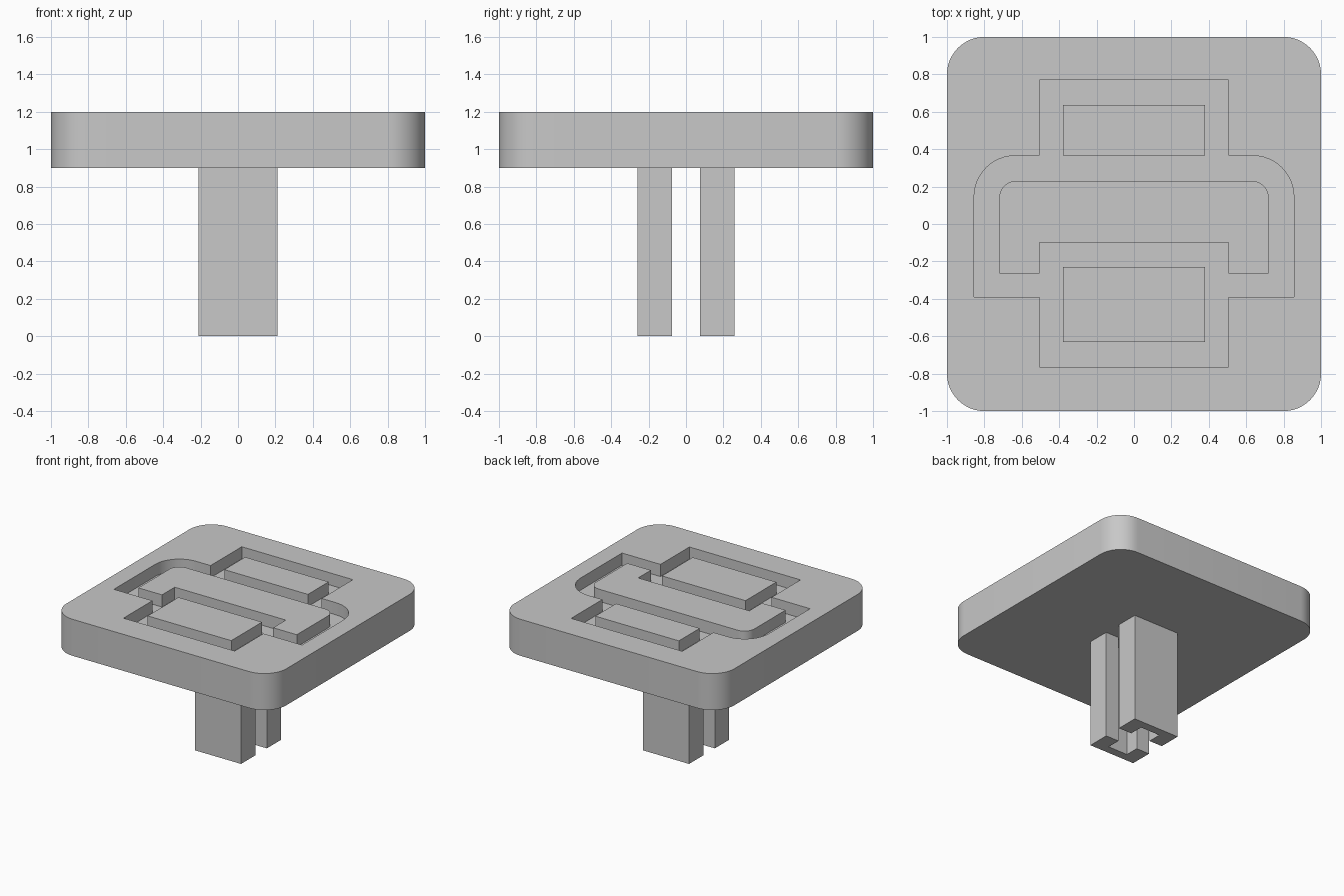
import bpy, bmesh, math
from mathutils import Vector

cube = bpy.data.objects.get("Cube")
if cube:
    bpy.data.objects.remove(cube, do_unlink=True)

BOTTOM, FLOOR, TOP = 0.9, 1.1, 1.2   # underside, engraved floor and top of the cap

grey = bpy.data.materials.new("light grey plastic")
grey.use_nodes = True
grey.diffuse_color = (0.58, 0.58, 0.58, 1)
grey.node_tree.nodes["Principled BSDF"].inputs["Base Color"].default_value = (0.58, 0.58, 0.58, 1)


def mirrored(half):
    """Close a +x half outline (listed bottom to top) with its mirror image."""
    return half + [(-p[0], *p[1:]) for p in reversed(half)]


def rounded(points, steps=12):
    """Replace each (x, y, radius) corner by an arc; plain (x, y) stays sharp."""
    out = []
    for i, p in enumerate(points):
        c = Vector(p[:2])
        if len(p) == 2:
            out.append(c)
            continue
        r = p[2]
        a = (Vector(points[i - 1][:2]) - c).normalized()
        b = (Vector(points[(i + 1) % len(points)][:2]) - c).normalized()
        for k in range(steps + 1):
            t = k / steps * math.pi / 2
            out.append(c + a * r * (1 - math.sin(t)) + b * r * (1 - math.cos(t)))
    return out


def prism(name, outline, z0, z1):
    """Extrude a flat outline from z0 to z1."""
    bm = bmesh.new()
    face = bm.faces.new([bm.verts.new((p[0], p[1], z0)) for p in rounded(outline)])
    top = bmesh.ops.extrude_face_region(bm, geom=[face])["geom"]
    bmesh.ops.translate(bm, vec=(0, 0, z1 - z0),
                        verts=[v for v in top if isinstance(v, bmesh.types.BMVert)])
    bmesh.ops.recalc_face_normals(bm, faces=bm.faces)
    mesh = bpy.data.meshes.new(name)
    bm.to_mesh(mesh)
    bm.free()
    mesh.materials.append(grey)
    obj = bpy.data.objects.new(name, mesh)
    bpy.context.collection.objects.link(obj)
    return obj


def activate(obj):
    bpy.ops.object.select_all(action="DESELECT")
    obj.select_set(True)
    bpy.context.view_layer.objects.active = obj


# Cap with rounded corners
cap = prism("cap", mirrored([(1, -1, 0.2), (1, 1, 0.2)]), BOTTOM, TOP)

# Engraved outline sunk into the cap
cutter = prism("recess_cutter", mirrored([
    (0.505, -0.765), (0.505, -0.39), (0.855, -0.39),
    (0.855, 0.365, 0.22), (0.505, 0.365), (0.505, 0.77)]), FLOOR, TOP + 0.1)
cutter.hide_render = True
activate(cap)
cut = cap.modifiers.new("recess", "BOOLEAN")
cut.operation, cut.solver, cut.object = "DIFFERENCE", "EXACT", cutter
bpy.ops.object.modifier_apply(modifier=cut.name)
bpy.data.objects.remove(cutter, do_unlink=True)

# Raised islands standing in the recess, flush with the cap top
body = prism("middle_island", mirrored([
    (0.505, -0.1), (0.505, -0.265), (0.72, -0.265), (0.72, 0.23, 0.09)]), FLOOR, TOP)
prism("back_island", mirrored([(0.38, 0.365), (0.38, 0.635)]), FLOOR, TOP)
prism("front_island", mirrored([(0.38, -0.63), (0.38, -0.23)]), FLOOR, TOP)

# Pair of stem prongs, each grooved on its inner face
for name, s in (("back_prong", 1), ("front_prong", -1)):
    prism(name, mirrored([(0.09, s * 0.19), (0.09, s * 0.075),
                          (0.21, s * 0.075), (0.21, s * 0.26)]), 0, BOTTOM)

# Smooth the rounded corners, keep the edges crisp
for obj in (cap, body):
    activate(obj)
    bpy.ops.object.shade_smooth_by_angle(angle=math.radians(30))
